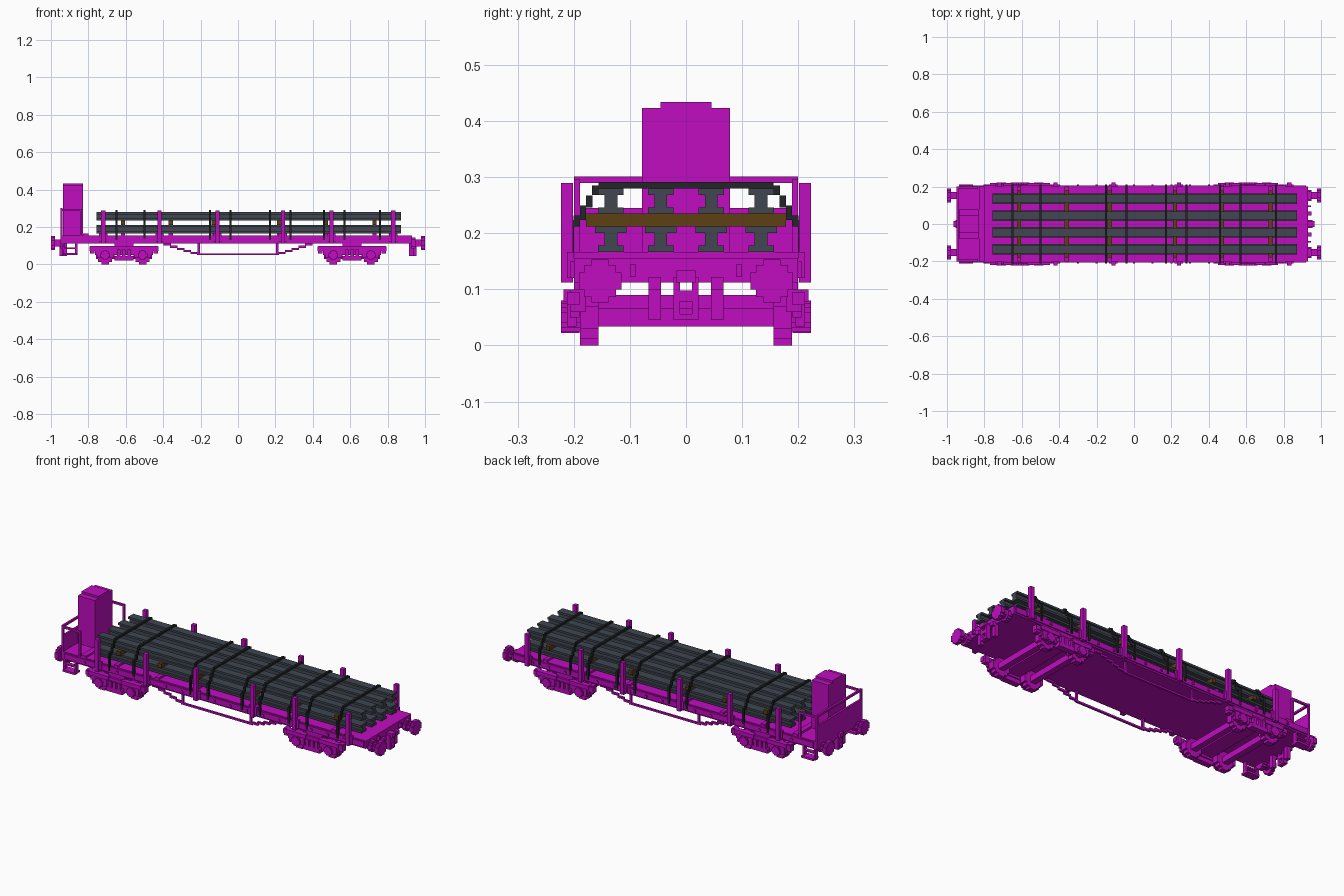
import bpy, bmesh
from mathutils import Matrix, Vector

old = bpy.data.objects.get("Cube")
if old:
    bpy.data.objects.remove(old, do_unlink=True)

V = 2 / 179  # size of one block step


def material(name, rgb):
    m = bpy.data.materials.new(name)
    m.use_nodes = True
    m.diffuse_color = (*rgb, 1)
    m.node_tree.nodes["Principled BSDF"].inputs["Base Color"].default_value = (*rgb, 1)
    return m


magenta = material("magenta paint", (0.53, 0.004, 0.53))
steel = material("slate steel", (0.05, 0.062, 0.082))
wood = material("brown timber", (0.107, 0.05, 0.006))
black = material("black strap", (0.017, 0.018, 0.02))


class Part:
    """Collects blocks and turns them into one object."""

    def __init__(self, name, mat):
        self.name, self.mat, self.bm = name, mat, bmesh.new()

    def box(self, x, y, z):
        mid = Vector([(a + b) / 2 for a, b in (x, y, z)])
        size = [abs(b - a) for a, b in (x, y, z)]
        bmesh.ops.create_cube(self.bm, size=1, matrix=Matrix.Translation(mid) @ Matrix.Diagonal((*size, 1)))

    def pair(self, x, y, z):
        for s in (-1, 1):
            self.box(x, (s * y[0], s * y[1]), z)

    def disc(self, axis, span, c, r):
        """Stepped round block; c holds the two centre coordinates across the axis."""
        for a, b in ((1, 0.4), (0.75, 0.75), (0.4, 1)):
            p, q = (c[0] - r * a, c[0] + r * a), (c[1] - r * b, c[1] + r * b)
            self.box(span, p, q) if axis == "x" else self.box(p, span, q)

    def done(self):
        me = bpy.data.meshes.new(self.name)
        self.bm.to_mesh(me)
        self.bm.free()
        me.materials.append(self.mat)
        ob = bpy.data.objects.new(self.name, me)
        bpy.context.collection.objects.link(ob)


def around(c, h):
    return (c - h, c + h)


stakes = (-0.72, -0.42, -0.11, 0.24, 0.50, 0.83)
spacers = (-0.615, -0.36, -0.13, 0.22, 0.47, 0.73)
straps = (-0.65, -0.5, -0.15, -0.04, 0.17, 0.28, 0.46, 0.57, 0.76)
rails = (-0.134, -0.045, 0.045, 0.134)

# Deck with side sills, end beams and low bearers under the load
p = Part("deck", magenta)
p.box((-0.95, 0.93), (-0.2, 0.2), (0.112, 0.156))
p.pair((-0.93, 0.92), (0.2, 0.207), (0.12, 0.15))
p.box((-0.83, -0.8), (-0.2, 0.2), (0.156, 0.167))
for x in spacers:
    p.box(around(x, V), (-0.2, 0.2), (0.156, 0.167))
for i in range(17):
    p.pair(around(-0.8 + i * 0.1, V / 2), (0.2, 0.212), (0.128, 0.14))
p.done()

# Side stakes in their sockets
p = Part("stakes", magenta)
for x in stakes:
    p.pair(around(x, V), (0.201, 0.223), (0.112, 0.29))
    p.pair(around(x, 2 * V), (0.2, 0.212), (0.12, 0.167))
p.done()

# Brakeman cabin with stepped roof
p = Part("cabin", magenta)
p.box((-0.935, -0.83), (-0.078, 0.078), (0.156, 0.423))
p.box((-0.935, -0.83), (-0.045, 0.045), (0.423, 0.434))
p.done()

# End platform railing
p = Part("platform_railing", magenta)
p.box((-0.95, -0.939), (-0.2, 0.2), (0.29, 0.301))
p.box((-0.95, -0.939), (-0.2, 0.2), (0.156, 0.245))
p.pair((-0.95, -0.939), (0.189, 0.2), (0.156, 0.3))
p.pair((-0.95, -0.835), (0.189, 0.2), (0.285, 0.296))
p.pair((-0.846, -0.835), (0.189, 0.2), (0.156, 0.296))
p.done()

# Hanging footsteps below the platform
p = Part("footsteps", magenta)
for x in (-0.935, -0.865):
    p.pair(around(x, V / 2), (0.178, 0.2), (0.05, 0.112))
p.pair((-0.935, -0.86), (0.167, 0.212), (0.05, 0.061))
p.pair((-0.935, -0.86), (0.178, 0.2), (0.084, 0.092))
p.done()

# Buffers, coupling hooks and brake pipes at both ends
p = Part("buffers", magenta)
q = Part("couplings", magenta)
for e in (-1, 1):
    for s in (-1, 1):
        p.disc("x", (e * 0.978, e), (s * 0.153, 0.115), 0.038)
        p.disc("x", (e * 0.93, e * 0.98), (s * 0.153, 0.115), 0.018)
        p.disc("x", (e * 0.925, e * 0.95), (s * 0.153, 0.115), 0.03)
        q.box((e * 0.915, e * 0.937), (s * 0.045, s * 0.067), (0.045, 0.122))
        q.box((e * 0.93, e * 0.95), (s * 0.045, s * 0.067), (0.1, 0.122))
        q.box((e * 0.925, e * 0.945), (s * 0.09, s * 0.1), (0.122, 0.145))
        q.box((e * 0.93, e * 0.955), (s * 0.011, s * 0.022), (0.045, 0.122))
    q.box((e * 0.93, e * 0.965), (-0.017, 0.017), (0.112, 0.134))
    q.box((e * 0.93, e * 0.955), (-0.022, 0.022), (0.078, 0.098))
    q.box((e * 0.93, e * 0.955), (-0.017, 0.017), (0.045, 0.056))
p.done()
q.done()

# Bogies: wheels and axles, side frames, springs and bolster
for name, cx in (("left_bogie", 0.61), ("right_bogie", -0.61)):
    p = Part(name + "_wheelsets", magenta)
    q = Part(name + "_frame", magenta)
    for dx in (-0.1, 0.1):
        x = cx + dx
        p.box(around(x, 0.017), (-0.2, 0.2), (0.034, 0.067))
        for s in (-1, 1):
            p.disc("y", (s * 0.156, s * 0.189), (x, 0.05), 0.05)
            p.disc("y", (s * 0.189, s * 0.223), (x, 0.05), 0.025)
        q.pair(around(x, 0.045), (0.195, 0.212), (0.034, 0.08))
        q.pair(around(x, 0.06), (0.19, 0.218), (0.078, 0.1))
        q.pair(around(cx + dx * 1.7, 0.012), (0.178, 0.207), (0.06, 0.1))
    q.pair(around(cx, 0.185), (0.19, 0.212), (0.072, 0.095))
    q.pair(around(cx, 0.155), (0.19, 0.207), (0.05, 0.072))
    q.pair(around(cx, 0.05), (0.19, 0.223), (0.022, 0.045))
    for dx in (-0.028, 0, 0.028):
        q.pair(around(cx + dx, 0.009), (0.2, 0.223), (0.045, 0.08))
    q.box(around(cx, 0.045), (-0.2, 0.2), (0.062, 0.09))
    q.pair(around(cx, 0.05), (0.125, 0.2), (0.09, 0.115))
    p.done()
    q.done()

# Stepped truss rods under the sills
p = Part("truss_rods", magenta)
p.pair((-0.22, 0.22), (0.178, 0.189), (0.05, 0.06))
for e in (-1, 1):
    p.pair(around(e * 0.21, V / 2), (0.178, 0.189), (0.055, 0.115))
    for i in range(5):
        x = 0.215 + i * 0.036
        z = 0.056 + i * V
        p.pair((e * x, e * (x + 0.04)), (0.178, 0.189), (z, z + V))
p.done()

# Two layers of steel I-beams
for name, z in (("lower_beams", 0.167), ("upper_beams", 0.235)):
    p = Part(name, steel)
    for y in rails:
        span = (-0.757, 0.872)
        p.box(span, around(y, 0.0225), (z, z + V))
        p.box(span, around(y, 0.0115), (z, z + 4 * V))
        p.box(span, around(y, 0.0225), (z + 3 * V, z + 4 * V))
        if z < 0.2:
            p.box(span, around(y, 0.028), (z + 3 * V, z + 4 * V))
    p.done()

# Timber spacers between the layers
p = Part("timber_spacers", wood)
for x in spacers:
    p.box(around(x, V), (-0.178, 0.178), (0.212, 0.235))
p.done()

# Lashing straps stepping down over the load
p = Part("straps", black)
for x in straps:
    w = around(x, V / 2)
    p.box(w, (-0.156, 0.156), (0.28, 0.291))
    for i, (y, low) in enumerate(((0.156, 0.268), (0.167, 0.246), (0.178, 0.224), (0.189, 0.212))):
        p.pair(w, (y, y + V), (low, 0.285 - i * 1.6 * V))
    p.pair(w, (0.2, 0.212), (0.13, 0.224))
p.done()
